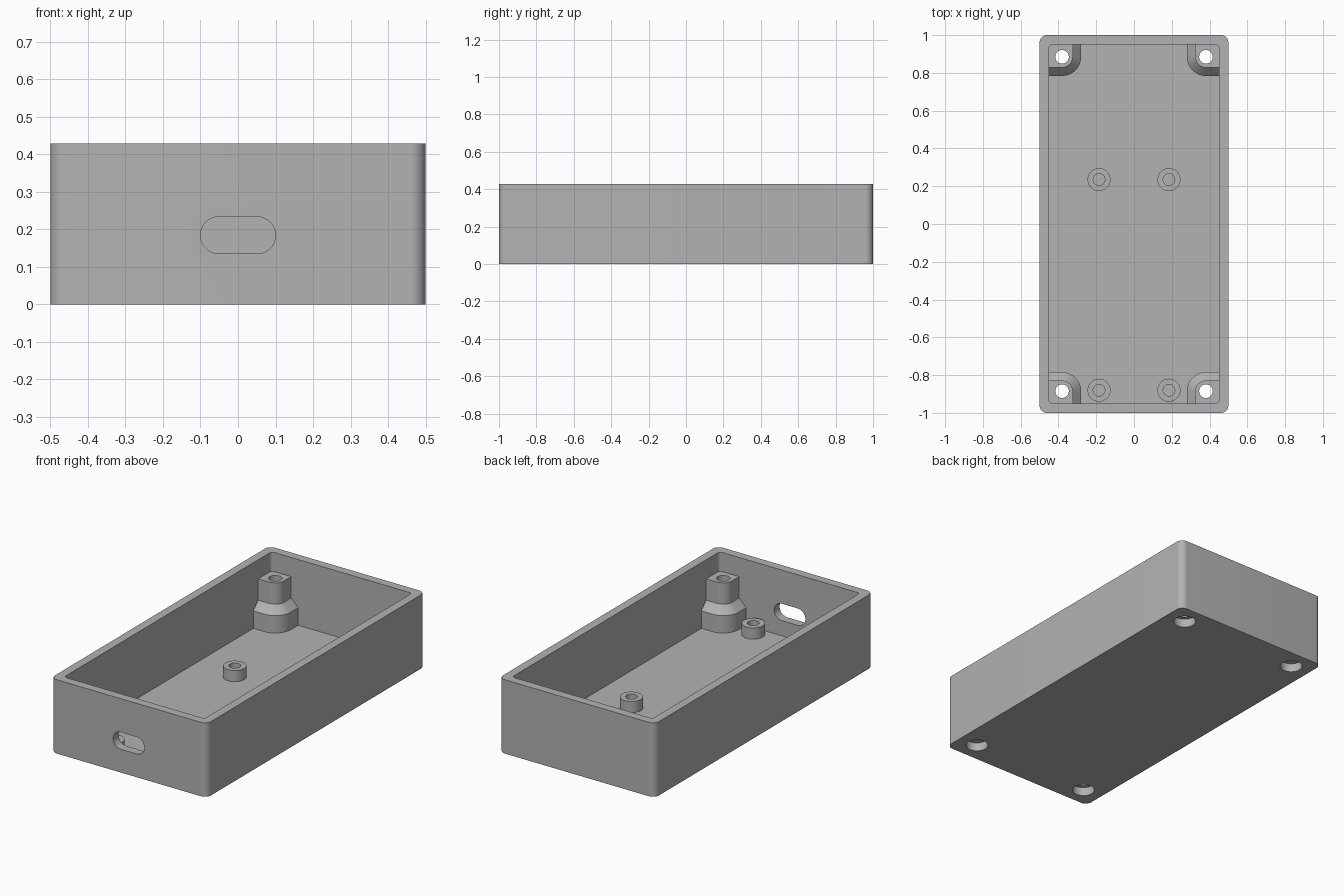
import bpy, bmesh, math

cube = bpy.data.objects.get("Cube")
if cube:
    bpy.data.objects.remove(cube, do_unlink=True)

grey = bpy.data.materials.new("plain grey")
grey.use_nodes = True
colour = (0.45, 0.45, 0.45, 1)
grey.diffuse_color = colour
grey.node_tree.nodes["Principled BSDF"].inputs["Base Color"].default_value = colour

HEIGHT, WALL, FLOOR = 0.428, 0.05, 0.047
POST_X, POST_Y, POST_TOP = 0.381, 0.885, 0.317


def arc(cx, cy, r, start, sweep, steps):
    return [(cx + r * math.cos(start + sweep * i / steps),
             cy + r * math.sin(start + sweep * i / steps)) for i in range(steps + 1)]


def circle(cx, cy, r):
    return arc(cx, cy, r, 0, math.tau, 40)[:-1]


def rounded_rect(hx, hy, r):
    pts = []
    for k, (sx, sy) in enumerate([(1, 1), (-1, 1), (-1, -1), (1, -1)]):
        pts += arc(sx * (hx - r), sy * (hy - r), r, k * math.pi / 2, math.pi / 2, 10)
    return pts


def post_outline(sx, sy, r):
    # Rounded towards the inside, square where it is buried in the walls
    pts = arc(POST_X, POST_Y, r, math.pi, math.pi / 2, 12)
    pts += [(0.47, POST_Y - r), (0.47, 0.97), (POST_X - r, 0.97)]
    return [(sx * x, sy * y) for x, y in pts]


def loft(name, rings):
    """Closed solid through (outline, z) rings."""
    bm = bmesh.new()
    loops = [[bm.verts.new((x, y, z)) for x, y in pts] for pts, z in rings]
    n = len(loops[0])
    for a, b in zip(loops, loops[1:]):
        for i in range(n):
            j = (i + 1) % n
            bm.faces.new((a[i], a[j], b[j], b[i]))
    bm.faces.new(loops[0])
    bm.faces.new(loops[-1])
    bmesh.ops.recalc_face_normals(bm, faces=bm.faces)
    mesh = bpy.data.meshes.new(name)
    bm.to_mesh(mesh)
    bm.free()
    mesh.materials.append(grey)
    obj = bpy.data.objects.new(name, mesh)
    bpy.context.collection.objects.link(obj)
    return obj


def combine(tool, operation):
    bpy.context.view_layer.objects.active = tray
    mod = tray.modifiers.new(tool.name, 'BOOLEAN')
    mod.operation, mod.solver, mod.object = operation, 'EXACT', tool
    bpy.ops.object.modifier_apply(modifier=mod.name)
    bpy.data.objects.remove(tool, do_unlink=True)


# Open tray
outer = rounded_rect(0.5, 1, 0.04)
inner = rounded_rect(0.5 - WALL, 1 - WALL, 0.02)
tray = loft("enclosure_tray", [(outer, 0), (outer, HEIGHT)])
combine(loft("cavity", [(inner, FLOOR), (inner, 1)]), 'DIFFERENCE')

# Corner screw posts: wide base, sloped shoulder, narrow top, counterbored hole
for sx in (-1, 1):
    for sy in (-1, 1):
        wide, narrow = post_outline(sx, sy, 0.101), post_outline(sx, sy, 0.057)
        combine(loft("corner_post", [(wide, 0.02), (wide, 0.148),
                                     (narrow, 0.193), (narrow, POST_TOP)]), 'UNION')
        head = circle(sx * POST_X, sy * POST_Y, 0.06)
        shank = circle(sx * POST_X, sy * POST_Y, 0.036)
        combine(loft("screw_hole", [(head, -0.1), (head, 0.05),
                                    (shank, 0.05), (shank, 0.5)]), 'DIFFERENCE')

# Board standoffs with blind pilot holes
for x in (-0.185, 0.185):
    for y in (-0.88, 0.235):
        body, pilot = circle(x, y, 0.061), circle(x, y, 0.031)
        combine(loft("standoff", [(body, 0.02), (body, 0.112)]), 'UNION')
        combine(loft("pilot_hole", [(pilot, FLOOR + 0.001), (pilot, 0.3)]), 'DIFFERENCE')

# Cable slot through the front wall
slot = rounded_rect(0.1, 0.049, 0.0485)
cutter = loft("cable_slot", [(slot, -0.1), (slot, 0.1)])
cutter.rotation_euler.x = math.pi / 2
cutter.location = (0, -1, 0.184)
bpy.context.view_layer.update()
combine(cutter, 'DIFFERENCE')

# Smooth curved walls, keep edges crisp
bpy.ops.object.select_all(action='DESELECT')
tray.select_set(True)
bpy.context.view_layer.objects.active = tray
bpy.ops.object.shade_smooth_by_angle(angle=math.radians(30))
